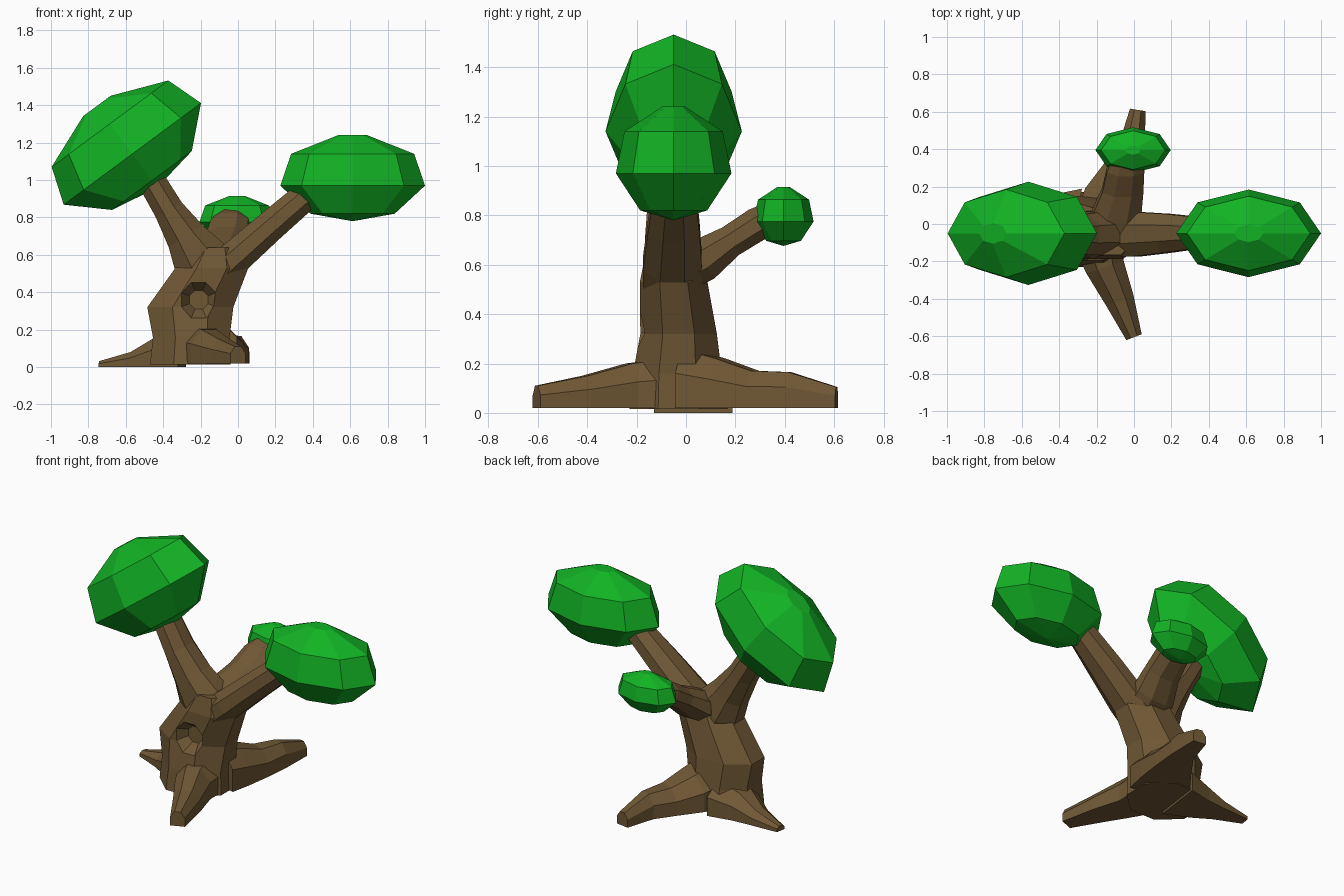
import bpy, bmesh, math
from mathutils import Vector, Matrix

if "Cube" in bpy.data.objects:
    bpy.data.objects.remove(bpy.data.objects["Cube"])


def material(name, rgb):
    m = bpy.data.materials.new(name)
    m.diffuse_color = (*rgb, 1)
    m.use_nodes = True
    m.node_tree.nodes["Principled BSDF"].inputs["Base Color"].default_value = m.diffuse_color
    return m


BARK = material("bark brown", (0.162, 0.098, 0.036))
LEAF = material("leaf green", (0.006, 0.45, 0.018))


def loft(name, rings, mat):
    """Skin equal-length rings of points; a one-point ring closes to a tip."""
    bm = bmesh.new()
    loops = [[bm.verts.new(p) for p in ring] for ring in rings]
    for a, b in zip(loops, loops[1:]):
        n = len(a)
        for i in range(n):
            j = (i + 1) % n
            if len(b) == 1:
                bm.faces.new((a[i], a[j], b[0]))
            else:
                bm.faces.new((a[i], a[j], b[j], b[i]))
    for end in (loops[0], loops[-1]):
        if len(end) > 2:
            bm.faces.new(end)
    bmesh.ops.recalc_face_normals(bm, faces=bm.faces)
    me = bpy.data.meshes.new(name)
    bm.to_mesh(me)
    bm.free()
    me.materials.append(mat)
    ob = bpy.data.objects.new(name, me)
    bpy.context.collection.objects.link(ob)
    return ob


def octagon(c, u, v, floor=-9, flats=True):
    """Eight points round c; with flats, the flat sides touch the u and v extents."""
    off, k = (math.pi / 8, 1 / math.cos(math.pi / 8)) if flats else (0, 1)
    pts = []
    for i in range(8):
        t = off + i * math.pi / 4
        p = Vector(c) + u * (k * math.cos(t)) + v * (k * math.sin(t))
        p.z = max(p.z, floor)
        pts.append(p)
    return pts


def tangents(pts):
    last = len(pts) - 1
    return [(pts[min(i + 1, last)] - pts[max(i - 1, 0)]).normalized() for i in range(last + 1)]


def branch(name, side, sections):
    """Sections: x, y, z, half width along side, half width across."""
    pts = [Vector(s[:3]) for s in sections]
    side = Vector(side)
    rings = [octagon(p, side * s[3], t.cross(side).normalized() * s[4])
             for p, t, s in zip(pts, tangents(pts), sections)]
    return loft(name, rings, BARK)


def root(name, floor, sections):
    """Sections: x, y, half width, height; arched top and flat underside."""
    pts = [Vector((s[0], s[1], 0)) for s in sections]
    rings = []
    for p, t, s in zip(pts, tangents(pts), sections):
        h = s[3] / 1.414
        c = p + Vector((0, 0, floor + 0.414 * h))
        rings.append(octagon(c, t.cross(Vector((0, 0, 1))) * s[2], Vector((0, 0, h)), floor))
    return loft(name, rings, BARK)


def foliage(name, centre, scale, tilt=0):
    """Flattened eight-sided crown, leaned about y."""
    rings = []
    for z, r in ((0.27, 0.2), (0.17, 0.85), (0, 1), (-0.15, 0.58)):
        rings.append(octagon((0, 0, z), Vector((0.387 * r, 0, 0)),
                             Vector((0, 0.234 * r, 0)), flats=False))
    rings.append([Vector((0, 0, -0.19))])
    ob = loft(name, rings, LEAF)
    ob.data.transform(Matrix.Translation(centre) @ Matrix.Rotation(tilt, 4, 'Y') @ Matrix.Scale(scale, 4))
    return ob


# Trunk: x, y, z, half x, half y
X, Y = Vector((1, 0, 0)), Vector((0, 1, 0))
trunk = loft("trunk", [octagon((x, y, z), X * a, Y * b) for x, y, z, a, b in (
    (-0.255, -0.03, 0.015, 0.215, 0.20),
    (-0.25, -0.035, 0.16, 0.205, 0.18),
    (-0.255, -0.03, 0.32, 0.23, 0.155),
    (-0.14, -0.05, 0.53, 0.195, 0.137),
    (-0.12, -0.05, 0.64, 0.12, 0.115))], BARK)

# Knot hole cut into the trunk front
hole = loft("knot_cutter", [octagon((-0.21, y, 0.36), X * r, Vector((0, 0, r)))
                            for y, r in ((-0.26, 0.13), (-0.185, 0.092), (-0.125, 0.05))], BARK)
hole.hide_render = True
hole.hide_viewport = True
cut = trunk.modifiers.new("knot", 'BOOLEAN')
cut.operation, cut.solver, cut.object = 'DIFFERENCE', 'EXACT', hole

# Branches
branch("left_branch", (0, 1, 0), [
    (-0.15, -0.05, 0.48, 0.12, 0.15),
    (-0.205, -0.05, 0.585, 0.118, 0.15),
    (-0.28, -0.055, 0.70, 0.11, 0.108),
    (-0.37, -0.055, 0.84, 0.10, 0.08),
    (-0.50, -0.05, 1.06, 0.085, 0.072)])
branch("right_branch", (0, 1, 0), [
    (-0.13, -0.05, 0.49, 0.125, 0.10),
    (0.0, -0.055, 0.60, 0.12, 0.09),
    (0.17, -0.05, 0.75, 0.105, 0.083),
    (0.42, -0.045, 0.965, 0.075, 0.075)])
branch("rear_branch", (1, 0, 0), [
    (-0.11, -0.03, 0.57, 0.14, 0.09),
    (-0.09, 0.07, 0.62, 0.13, 0.088),
    (-0.06, 0.18, 0.695, 0.11, 0.065),
    (-0.045, 0.29, 0.765, 0.10, 0.068),
    (-0.03, 0.37, 0.81, 0.08, 0.055)])

# Roots
root("front_root", 0.02, [
    (-0.19, -0.08, 0.14, 0.20), (-0.155, -0.23, 0.105, 0.18),
    (-0.075, -0.41, 0.078, 0.13), (0.0, -0.605, 0.044, 0.09)])
root("back_root", 0.02, [
    (-0.16, 0.0, 0.16, 0.24), (-0.12, 0.14, 0.15, 0.20), (-0.06, 0.28, 0.11, 0.15),
    (-0.01, 0.42, 0.07, 0.145), (0.02, 0.61, 0.042, 0.085)])
root("left_root", 0.0, [
    (-0.30, 0.03, 0.16, 0.20), (-0.45, 0.05, 0.11, 0.15),
    (-0.57, 0.08, 0.07, 0.08), (-0.74, 0.11, 0.03, 0.032)])

# Crowns
foliage("right_foliage", (0.613, -0.05, 0.97), 1.0)
foliage("left_foliage", (-0.565, -0.05, 1.14), 1.18, -math.radians(36.5))
foliage("rear_foliage", (-0.005, 0.395, 0.775), 0.52)
